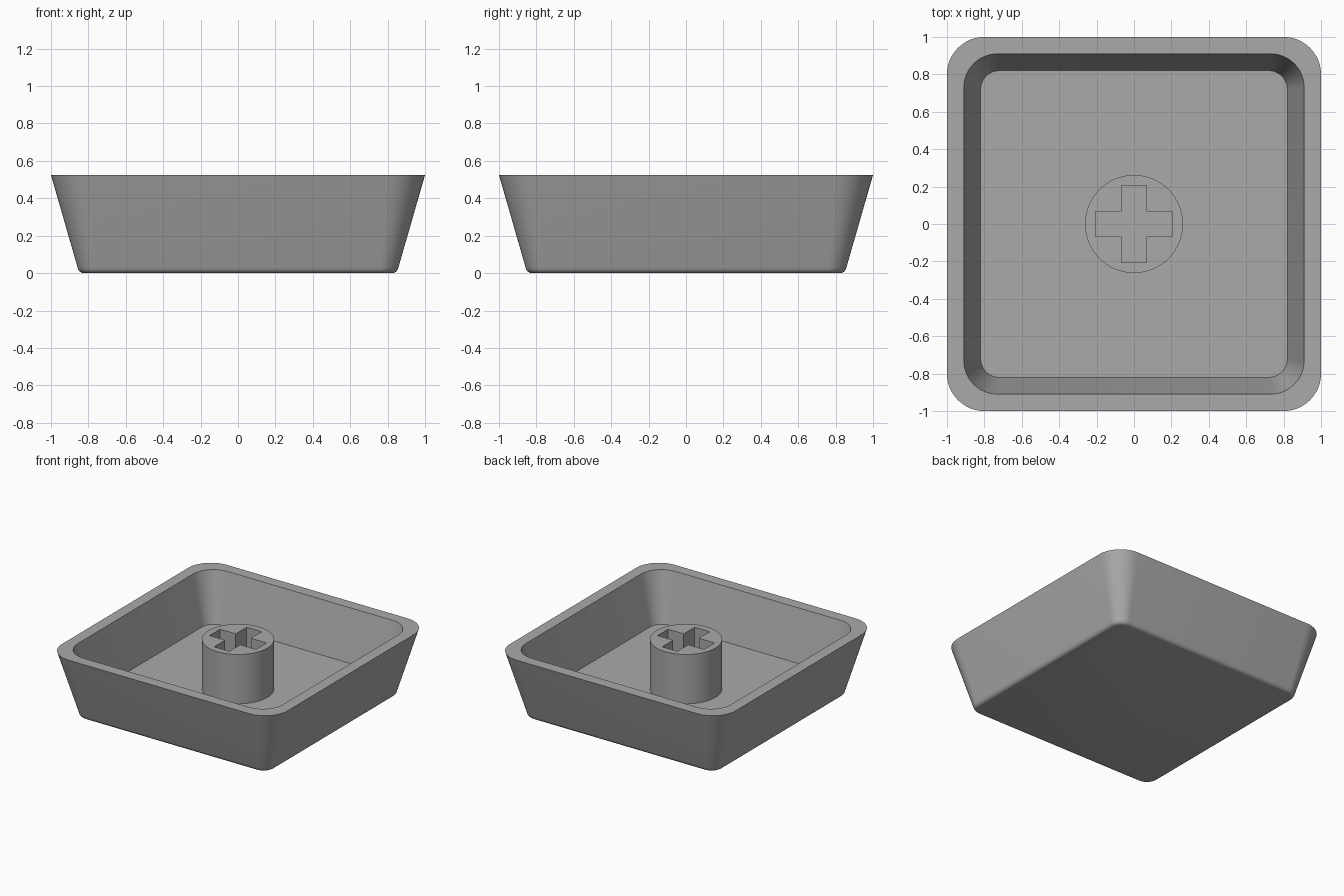
import bpy, bmesh, math

if "Cube" in bpy.data.objects:
    bpy.data.objects.remove(bpy.data.objects["Cube"])

grey = bpy.data.materials.new("mid grey plastic")
grey.diffuse_color = (0.4, 0.4, 0.4, 1)
grey.use_nodes = True
grey.node_tree.nodes["Principled BSDF"].inputs["Base Color"].default_value = grey.diffuse_color

RIM, FLOOR = 0.525, 0.13


def rounded_square(half, radius, steps=12):
    """Counter-clockwise outline with round corners."""
    pts = []
    for q in range(4):
        a0 = q * math.pi / 2
        sx = 1 if q in (0, 3) else -1
        sy = 1 if q in (0, 1) else -1
        for i in range(steps + 1):
            a = a0 + i / steps * math.pi / 2
            pts.append((sx * (half - radius) + radius * math.cos(a),
                        sy * (half - radius) + radius * math.sin(a)))
    return pts


def ring(bm, pts, z):
    return [bm.verts.new((x, y, z)) for x, y in pts]


def bridge(bm, a, b):
    n = len(a)
    for i in range(n):
        j = (i + 1) % n
        bm.faces.new((a[i], a[j], b[j], b[i]))


def finish(bm, name):
    mesh = bpy.data.meshes.new(name)
    bm.to_mesh(mesh)
    bm.free()
    mesh.materials.append(grey)
    obj = bpy.data.objects.new(name, mesh)
    bpy.context.collection.objects.link(obj)
    bpy.ops.object.select_all(action='DESELECT')
    obj.select_set(True)
    bpy.context.view_layer.objects.active = obj
    bpy.ops.object.shade_smooth_by_angle(angle=math.radians(30))
    return obj


# Shell: rounded bottom edge, flared outer wall, flat rim, inner wall, floor
profile = [  # half width, corner radius, height
    (0.826, 0.070, 0.0), (0.837, 0.080, 0.002), (0.847, 0.090, 0.009),
    (0.854, 0.097, 0.019), (0.858, 0.100, 0.031), (1.0, 0.20, RIM),
    (0.91, 0.18, RIM), (0.82, 0.10, FLOOR)]
bm = bmesh.new()
rings = [ring(bm, rounded_square(h, r), z) for h, r, z in profile]
for lower, upper in zip(rings, rings[1:]):
    bridge(bm, lower, upper)
bm.faces.new(rings[0][::-1])
bm.faces.new(rings[-1])
finish(bm, "cap_shell")

# Stem: round post with a cross-shaped socket down to the floor
bm = bmesh.new()
circle = [(0.262 * math.cos(i * math.tau / 64), 0.262 * math.sin(i * math.tau / 64))
          for i in range(64)]
w, l = 0.067, 0.206
cross = []
for q in range(4):
    c, s = round(math.cos(q * math.pi / 2)), round(math.sin(q * math.pi / 2))
    cross += [(x * c - y * s, x * s + y * c) for x, y in ((l, -w), (l, w), (w, w))]
post_low, post_top = ring(bm, circle, FLOOR), ring(bm, circle, RIM)
slot_low, slot_top = ring(bm, cross, FLOOR), ring(bm, cross, RIM)
bridge(bm, post_low, post_top)
bridge(bm, slot_top, slot_low)
edges = [bm.edges.get((loop[i - 1], loop[i]))
         for loop in (post_top, slot_top) for i in range(len(loop))]
bmesh.ops.triangle_fill(bm, edges=edges, use_beauty=True, normal=(0, 0, 1))
for f in bm.faces:
    f.normal_update()
    if all(abs(v.co.z - RIM) < 1e-5 for v in f.verts) and f.normal.z < 0:
        f.normal_flip()
finish(bm, "stem")
